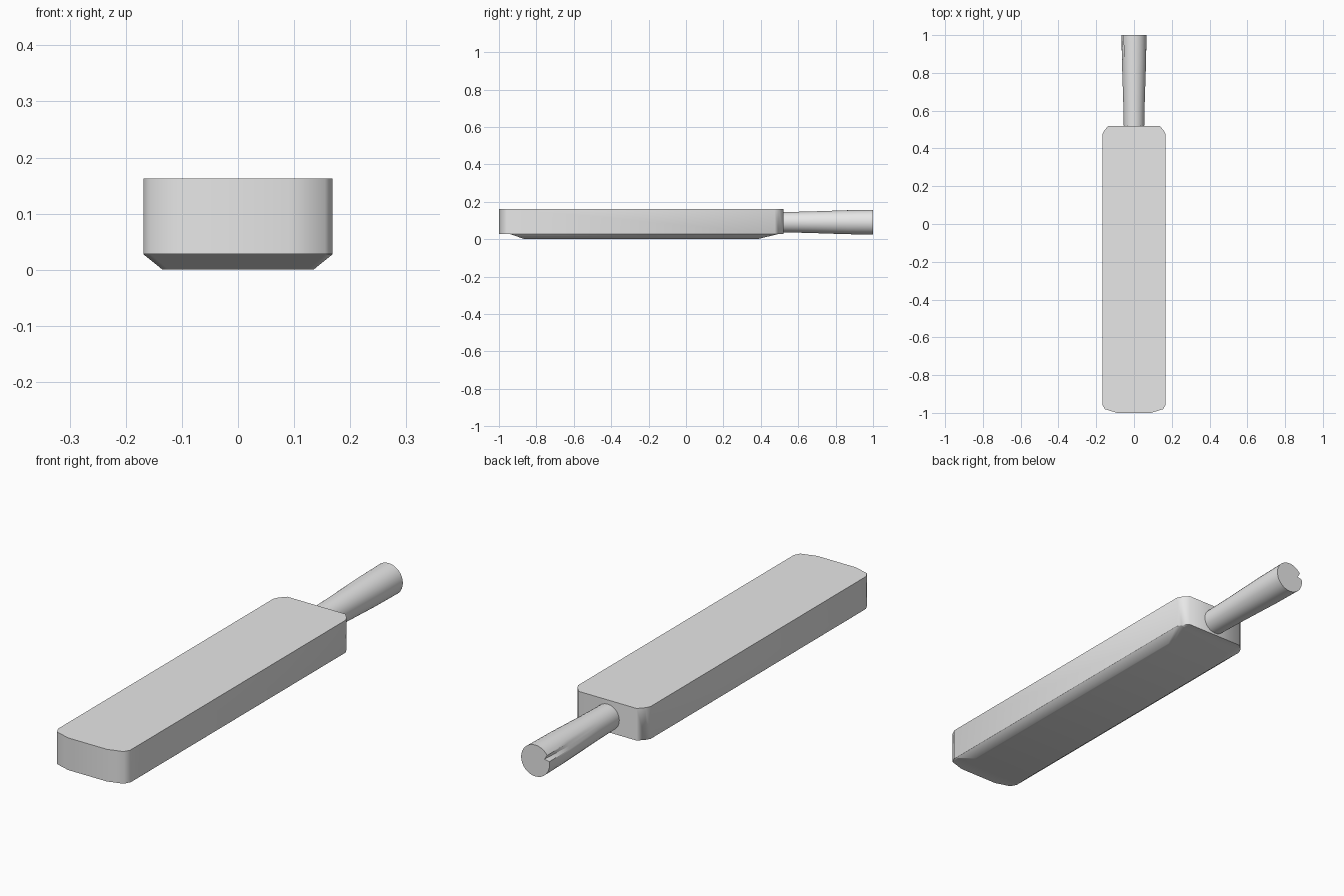
import bpy, bmesh, math

cube = bpy.data.objects.get("Cube")
if cube:
    bpy.data.objects.remove(cube, do_unlink=True)

grey = bpy.data.materials.new("plain_grey")
grey.use_nodes = True
grey.diffuse_color = (0.8, 0.8, 0.8, 1)
grey.node_tree.nodes["Principled BSDF"].inputs["Base Color"].default_value = (0.8, 0.8, 0.8, 1)


def loft(name, rings, angle):
    """Skin closed rings of points and cap both ends."""
    bm = bmesh.new()
    loops = [[bm.verts.new(p) for p in ring] for ring in rings]
    n = len(loops[0])
    for a, b in zip(loops, loops[1:]):
        for i in range(n):
            j = (i + 1) % n
            bm.faces.new((a[i], a[j], b[j], b[i]))
    bm.faces.new(loops[0])
    bm.faces.new(loops[-1])
    bmesh.ops.recalc_face_normals(bm, faces=bm.faces)
    mesh = bpy.data.meshes.new(name)
    bm.to_mesh(mesh)
    bm.free()
    mesh.materials.append(grey)
    ob = bpy.data.objects.new(name, mesh)
    bpy.context.collection.objects.link(ob)
    bpy.ops.object.select_all(action='DESELECT')
    ob.select_set(True)
    bpy.context.view_layer.objects.active = ob
    bpy.ops.object.shade_smooth_by_angle(angle=math.radians(angle))
    return ob


# Blade: mirrored outline with clipped corners
half = [(0.09, -1.0), (0.155, -0.98), (0.168, -0.955),
        (0.168, 0.475), (0.158, 0.495), (0.135, 0.52)]
outline = half + [(-x, y) for x, y in reversed(half)]


def clamped(z, low, high, scale):
    return [(x * scale, min(max(y, low), high), z) for x, y in outline]


loft("blade", [
    clamped(0.163, -1, 0.52, 1),        # flat top
    clamped(0.028, -1, 0.52, 1),        # bottom of the walls
    clamped(0.027, -0.94, 0.49, 1),     # short ledge at each end
    clamped(0.0, -0.86, 0.38, 0.8),     # sloped down to the flat underside
], 60)

# Handle: flared round grip with a small nick in its end rim
SEGMENTS = 32


def circle(y, radius, nick=1.0):
    pts = []
    for i in range(SEGMENTS):
        a = math.tau * i / SEGMENTS
        r = radius * (nick if i == SEGMENTS // 2 - 2 else 1)
        pts.append((r * math.cos(a), y, 0.091 + r * math.sin(a)))
    return pts


loft("handle", [circle(0.51, 0.054), circle(0.65, 0.057),
                circle(0.86, 0.064), circle(1.0, 0.066, 0.7)], 50)
